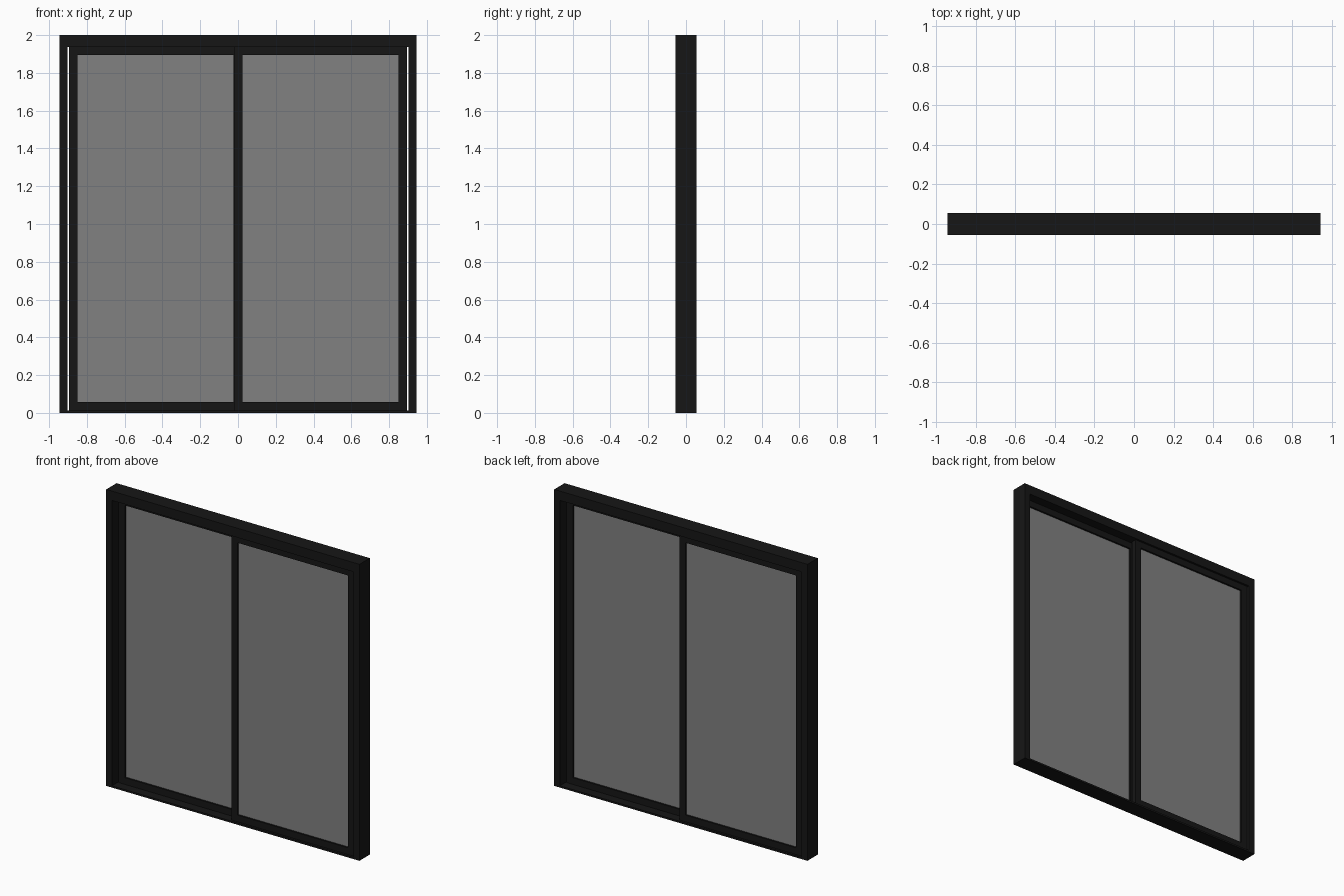
import bpy

if "Cube" in bpy.data.objects:
    bpy.data.objects.remove(bpy.data.objects["Cube"])


def material(name, rgba):
    m = bpy.data.materials.new(name)
    m.diffuse_color = rgba
    m.use_nodes = True
    m.node_tree.nodes["Principled BSDF"].inputs["Base Color"].default_value = m.diffuse_color
    return m


black = material("dark_metal", (0.008, 0.008, 0.008, 1.0))
tint = material("tinted_glass", (0.22, 0.22, 0.22, 0.35))


def box(name, x, y, z, mat):
    """Box from (min, max) ranges on each axis."""
    mesh = bpy.data.meshes.new(name)
    verts = [(a, b, c) for a in x for b in y for c in z]
    faces = [(0, 1, 3, 2), (4, 6, 7, 5), (0, 4, 5, 1),
             (2, 3, 7, 6), (0, 2, 6, 4), (1, 5, 7, 3)]
    mesh.from_pydata(verts, [], faces)
    mesh.materials.append(mat)
    obj = bpy.data.objects.new(name, mesh)
    bpy.context.collection.objects.link(obj)
    return obj


W, D, H = 0.945, 0.055, 2.0          # outer half width, half depth, height
JAMB, HEAD, SILL = 0.043, 0.063, 0.012
depth = (-D, D)

# Outer frame
box("header", (-W, W), depth, (H - HEAD, H), black)
box("sill", (-W, W), depth, (0, SILL), black)
for side, x in (("left", (-W, -W + JAMB)), ("right", (W - JAMB, W))):
    box(side + "_jamb", x, depth, (SILL, H - HEAD), black)

# Sliding panels: right one in front, left one behind
RAIL, THICK, GLASS = 0.045, 0.034, 0.010
z0, z1 = SILL, H - HEAD + 0.002


def panel(name, x0, x1, yc):
    y = (yc - THICK / 2, yc + THICK / 2)
    box(name + "_left_stile", (x0, x0 + RAIL), y, (z0, z1), black)
    box(name + "_right_stile", (x1 - RAIL, x1), y, (z0, z1), black)
    inner = (x0 + RAIL, x1 - RAIL)
    box(name + "_bottom_rail", inner, y, (z0, z0 + RAIL), black)
    box(name + "_top_rail", inner, y, (z1 - RAIL, z1), black)
    box(name + "_glass", inner, (yc - GLASS / 2, yc + GLASS / 2),
        (z0 + RAIL, z1 - RAIL), tint)


panel("front_panel", -0.021, 0.895, -0.024)
panel("back_panel", -0.895, 0.021, 0.024)
